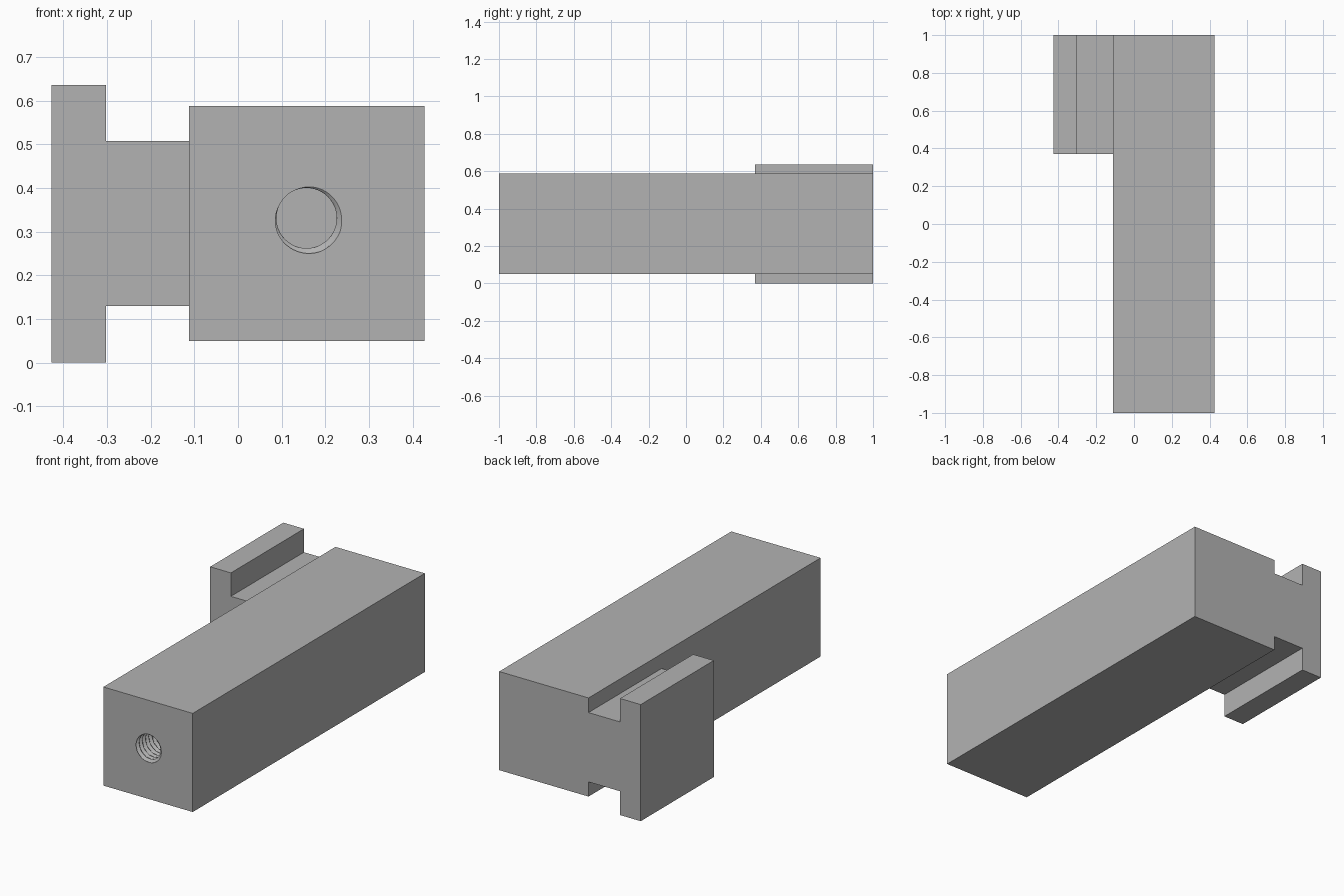
import bpy
import bmesh
from math import cos, sin, pi, radians

cube = bpy.data.objects.get("Cube")
if cube:
    bpy.data.objects.remove(cube, do_unlink=True)

steel = bpy.data.materials.new("plain grey steel")
steel.use_nodes = True
GREY = (0.45, 0.45, 0.45, 1)
steel.diffuse_color = GREY
steel.node_tree.nodes["Principled BSDF"].inputs["Base Color"].default_value = GREY


def make_object(name, bm):
    bmesh.ops.recalc_face_normals(bm, faces=bm.faces)
    mesh = bpy.data.meshes.new(name)
    bm.to_mesh(mesh)
    bm.free()
    mesh.materials.append(steel)
    obj = bpy.data.objects.new(name, mesh)
    bpy.context.collection.objects.link(obj)
    return obj


def extrude_profile(name, points, y0, y1):
    """Prism from an x-z outline, running from y0 to y1."""
    bm = bmesh.new()
    face = bm.faces.new([bm.verts.new((x, y0, z)) for x, z in points])
    new = bmesh.ops.extrude_face_region(bm, geom=[face])["geom"]
    verts = [v for v in new if isinstance(v, bmesh.types.BMVert)]
    bmesh.ops.translate(bm, verts=verts, vec=(0, y1 - y0, 0))
    return make_object(name, bm)


def thread_cutter(name, cx, cz, minor, depth, pitch, front, length):
    """Right-handed screw form along y, closed with flat ends."""
    segments, steps = 48, 10
    rows = int(length / pitch * steps)
    bm = bmesh.new()
    rings = []
    for i in range(-4, rows + 1):
        y = i * pitch / steps
        ring = []
        for j in range(segments):
            a = 2 * pi * j / segments
            phase = (a + pi / 4) / (2 * pi) + y / pitch
            off = abs(phase - round(phase))
            r = minor + depth * min(1, max(0, (0.44 - off) / 0.38))
            ring.append(bm.verts.new((cx + r * cos(a), front + y, cz + r * sin(a))))
        rings.append(ring)
    for r0, r1 in zip(rings, rings[1:]):
        for j in range(segments):
            k = (j + 1) % segments
            bm.faces.new((r0[j], r0[k], r1[k], r1[j]))
    bm.faces.new(rings[0])
    bm.faces.new(rings[-1])
    return make_object(name, bm)


def combine(target, tool, operation):
    mod = target.modifiers.new(operation.lower(), 'BOOLEAN')
    mod.operation = operation
    mod.solver = 'EXACT'
    mod.object = tool
    bpy.context.view_layer.objects.active = target
    bpy.ops.object.modifier_apply(modifier=mod.name)
    bpy.data.objects.remove(tool, do_unlink=True)


# Long square bar
LEFT, RIGHT, LOW, HIGH = -0.112, 0.427, 0.05, 0.588
bar = extrude_profile("square_bar_with_rail",
                      [(LEFT, LOW), (RIGHT, LOW), (RIGHT, HIGH), (LEFT, HIGH)], -1, 1)

# T-shaped rail at the back, rooted inside the bar
upper = [(0.0, 0.508), (-0.302, 0.508), (-0.302, 0.636), (-0.427, 0.636)]
lower = [(-0.427, 0), (-0.302, 0), (-0.302, 0.13), (0.0, 0.13)]
rail = extrude_profile("t_rail", upper + lower, 0.37, 1)
combine(bar, rail, 'UNION')

# Blind threaded hole in the front end
cutter = thread_cutter("threaded_hole", 0.157, 0.331, 0.069, 0.014, 0.0277, -1, 0.5)
combine(bar, cutter, 'DIFFERENCE')

# Keep edges crisp, soften only the thread flanks
bpy.ops.object.select_all(action='DESELECT')
bar.select_set(True)
bpy.context.view_layer.objects.active = bar
bpy.ops.object.shade_smooth_by_angle(angle=radians(25))
